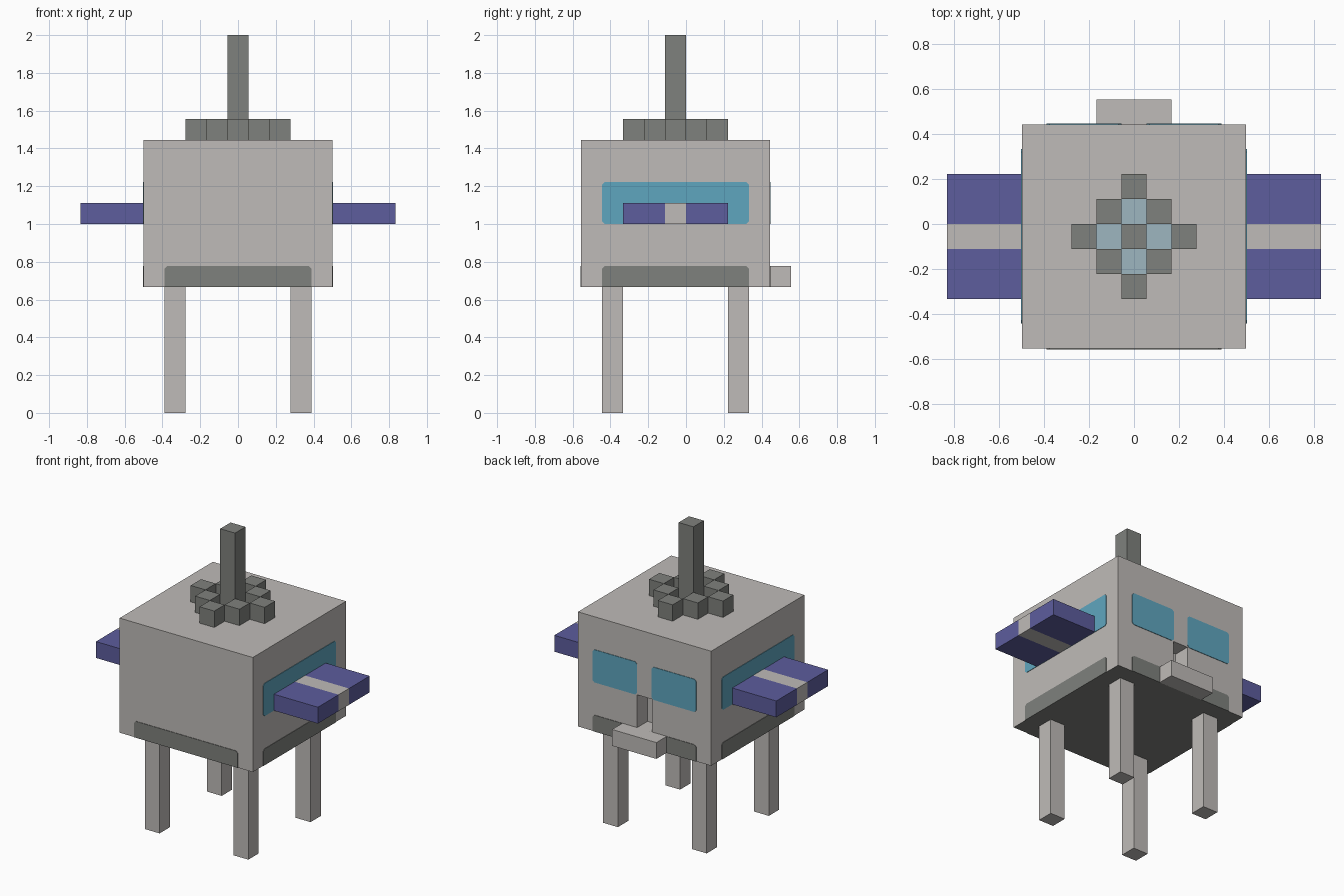
import bpy
import bmesh
from mathutils import Vector

U = 1 / 9  # building block size

if "Cube" in bpy.data.objects:
    bpy.data.objects.remove(bpy.data.objects["Cube"], do_unlink=True)


def material(name, rgb):
    lin = [((c / 255 + 0.055) / 1.055) ** 2.4 for c in rgb] + [1]
    m = bpy.data.materials.new(name)
    m.use_nodes = True
    m.diffuse_color = lin
    m.node_tree.nodes["Principled BSDF"].inputs["Base Color"].default_value = lin
    return m


BEIGE = material("warm light grey", (191, 187, 184))
GREY = material("dark grey", (127, 129, 125))
PURPLE = material("purple", (93, 93, 157))
CYAN = material("window blue", (95, 166, 191))
PALE = material("pale blue", (157, 182, 192))


def finish(name, bm, *mats):
    bmesh.ops.recalc_face_normals(bm, faces=bm.faces)
    bmesh.ops.scale(bm, vec=(U, U, U), verts=bm.verts)
    me = bpy.data.meshes.new(name)
    bm.to_mesh(me)
    bm.free()
    for m in mats:
        me.materials.append(m)
    ob = bpy.data.objects.new(name, me)
    bpy.context.collection.objects.link(ob)
    return ob


def box_mesh(lo, hi):
    bm = bmesh.new()
    bmesh.ops.create_cube(bm, size=1)
    lo, hi = Vector(lo), Vector(hi)
    bmesh.ops.scale(bm, vec=hi - lo, verts=bm.verts)
    bmesh.ops.translate(bm, vec=(lo + hi) / 2, verts=bm.verts)
    return bm


def box(name, lo, hi, mat):
    return finish(name, box_mesh(lo, hi), mat)


def panel(name, axis, side, plane, a0, a1, z0, z1, mat, square_base=False):
    """Thin plate with clipped corners on a wall facing x or y."""
    c = 0.12
    b = 0 if square_base else c
    outline = [(a0 + b, z0), (a1 - b, z0), (a1, z0 + b), (a1, z1 - c),
               (a1 - c, z1), (a0 + c, z1), (a0, z1 - c), (a0, z0 + b)]
    if square_base:
        outline = outline[1:-1] + [(a0, z0)]
    bm = bmesh.new()
    rings = []
    for d in (plane - side * 0.04, plane + side * 0.03):
        rings.append([bm.verts.new((d, a, z) if axis == "x" else (a, d, z))
                      for a, z in outline])
    for ring in rings:
        bm.faces.new(ring)
    n = len(outline)
    for i in range(n):
        j = (i + 1) % n
        bm.faces.new((rings[0][i], rings[0][j], rings[1][j], rings[1][i]))
    finish(name, bm, mat)


# Body with a doorway pushed into the back wall and a dark underside
bm = box_mesh((-4.5, -5, 6), (4.5, 4, 13))
for co, no in (((-0.5, 0, 0), (1, 0, 0)), ((0.5, 0, 0), (1, 0, 0)),
               ((0, 0, 7), (0, 0, 1)), ((0, 0, 9), (0, 0, 1))):
    bmesh.ops.bisect_plane(bm, geom=bm.verts[:] + bm.edges[:] + bm.faces[:],
                           plane_co=co, plane_no=no)
door = [f for f in bm.faces
        if (f.calc_center_median() - Vector((0, 4, 8))).length < 0.01]
pushed = bmesh.ops.extrude_discrete_faces(bm, faces=door)["faces"]
bmesh.ops.translate(bm, vec=(0, -1, 0), verts=pushed[0].verts[:])
for f in bm.faces:
    f.material_index = int(f.calc_center_median().z < 6.01)
finish("body", bm, BEIGE, GREY)

# Doorstep
box("doorstep", (-1.5, 4, 6), (1.5, 5, 7), BEIGE)

# Legs
for x in (-3.5, 2.5):
    for y, end in ((-4, "front"), (2, "back")):
        side = "left" if x > 0 else "right"
        box(f"{end}_{side}_leg", (x, y, 0), (x + 1, y + 1, 6), BEIGE)

# Skirt panels and windows
panel("front_skirt", "y", -1, -5, -3.5, 3.5, 6, 7, GREY, True)
panel("back_skirt", "y", 1, 4, -3.5, 3.5, 6, 7, GREY, True)
for s, side in ((1, "left"), (-1, "right")):
    panel(f"{side}_skirt", "x", s, s * 4.5, -4, 3, 6, 7, GREY, True)
    panel(f"{side}_window", "x", s, s * 4.5, -4, 3, 9, 11, CYAN)
    panel(f"back_{side}_window", "y", 1, 4, s * 2 - 1.5, s * 2 + 1.5, 9, 11, CYAN)

    # Striped side wings
    x0, x1 = sorted((s * 4.5, s * 7.5))
    for part, y0, y1, mat in (("front", -3, -1, PURPLE), ("stripe", -1, 0, BEIGE),
                              ("back", 0, 2, PURPLE)):
        box(f"{side}_wing_{part}", (x0, y0, 9), (x1, y1, 10), mat)

# Roof mast, diamond of blocks around it, and skylights in the gaps
box("mast", (-0.5, -1, 13), (0.5, 0, 18), GREY)
for i in range(-2, 3):
    for j in range(-2, 3):
        reach = abs(i) + abs(j)
        lo = (i - 0.5, j - 1, 13)
        if reach == 2:
            box("roof_block", lo, (i + 0.5, j, 14), GREY)
        elif reach == 1:
            box("skylight", lo, (i + 0.5, j, 13.04), PALE)
